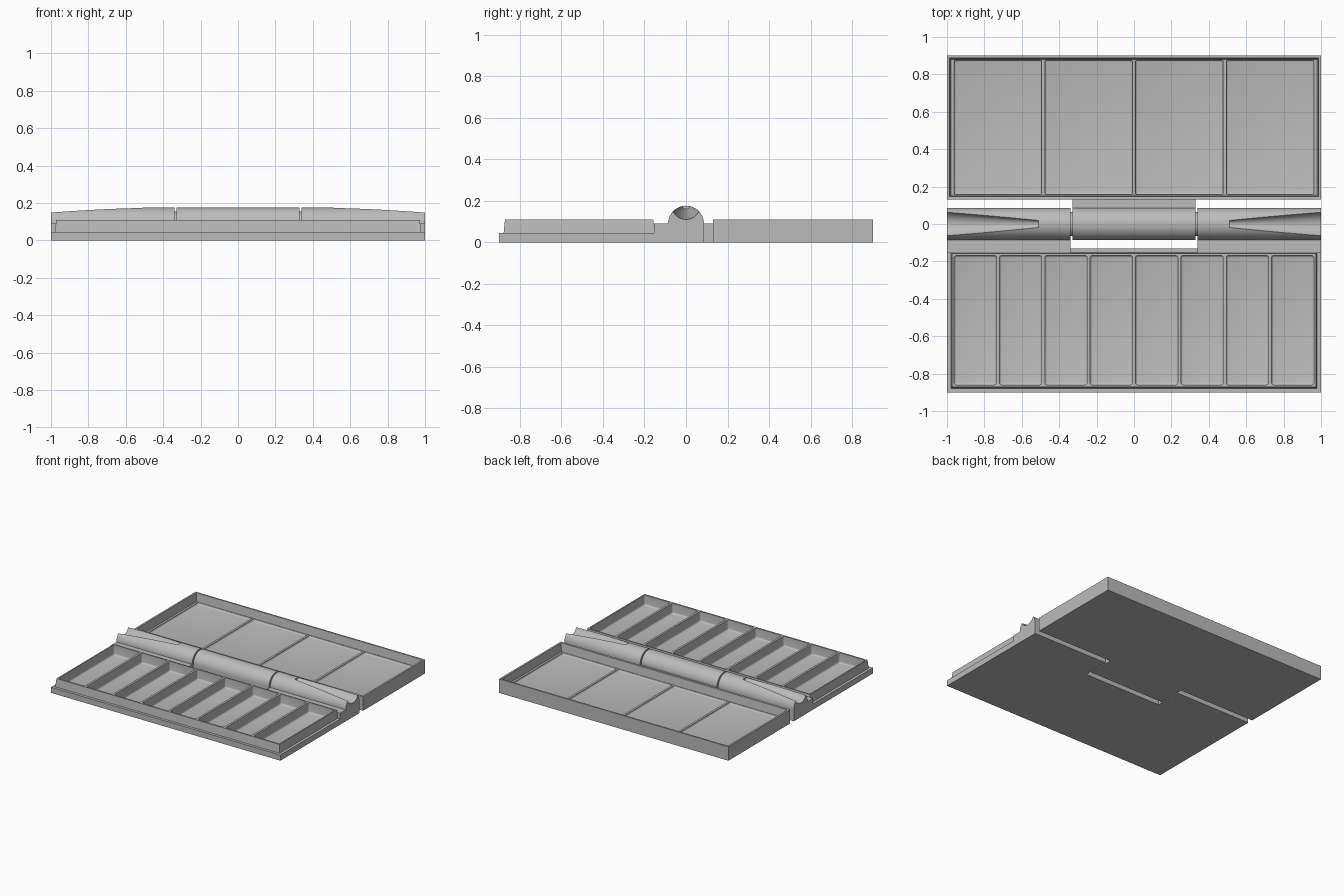
import bpy, bmesh, math
from mathutils import Matrix

cube = bpy.data.objects.get("Cube")
if cube:
    bpy.data.objects.remove(cube, do_unlink=True)

grey = bpy.data.materials.new("plain grey")
grey.use_nodes = True
COLOUR = (0.5, 0.5, 0.5, 1)
grey.diffuse_color = COLOUR
grey.node_tree.nodes["Principled BSDF"].inputs["Base Color"].default_value = COLOUR


def finish(bm, name):
    bmesh.ops.recalc_face_normals(bm, faces=bm.faces)
    mesh = bpy.data.meshes.new(name)
    bm.to_mesh(mesh)
    bm.free()
    mesh.materials.append(grey)
    obj = bpy.data.objects.new(name, mesh)
    bpy.context.collection.objects.link(obj)
    return obj


def block(bm, x0, x1, y0, y1, z0, z1, flare=0.0, fillet=0.0):
    """Box whose top is grown by flare, with optional rounded floor and corners."""
    low = [bm.verts.new((x, y, z0)) for x, y in ((x0, y0), (x1, y0), (x1, y1), (x0, y1))]
    x0, x1, y0, y1 = x0 - flare, x1 + flare, y0 - flare, y1 + flare
    top = [bm.verts.new((x, y, z1)) for x, y in ((x0, y0), (x1, y0), (x1, y1), (x0, y1))]
    bm.faces.new(low[::-1])
    lid = bm.faces.new(top)
    for i in range(4):
        j = (i + 1) % 4
        bm.faces.new((low[i], low[j], top[j], top[i]))
    if fillet:
        edges = {e for v in low for e in v.link_edges}
        bmesh.ops.bevel(bm, geom=list(edges), offset=fillet, segments=4,
                        profile=0.5, affect='EDGES', clamp_overlap=True)


def activate(obj):
    bpy.ops.object.select_all(action='DESELECT')
    obj.select_set(True)
    bpy.context.view_layer.objects.active = obj


def combine(obj, other, operation):
    activate(obj)
    mod = obj.modifiers.new("combine", 'BOOLEAN')
    mod.operation, mod.object, mod.solver = operation, other, 'EXACT'
    bpy.ops.object.modifier_apply(modifier=mod.name)
    bpy.data.objects.remove(other, do_unlink=True)


def solid(name, *args, **kw):
    bm = bmesh.new()
    block(bm, *args, **kw)
    return finish(bm, name)


def pockets(count, pitch, width, y0, y1, z0, z1, fillet, flare=0.0):
    bm = bmesh.new()
    for i in range(count):
        x = (i - (count - 1) / 2) * pitch
        block(bm, x - width / 2, x + width / 2, y0, y1, z0, z1, flare, fillet)
    return finish(bm, "pocket_cutter")


def smooth(obj):
    activate(obj)
    bpy.ops.object.shade_smooth_by_angle(angle=math.radians(30))


# Front tray: flat lip, drafted raised body and eight compartments
tray = solid("front_tray", -1, 1, -0.9, -0.13, 0, 0.045)
body = solid("raised_body", -0.98, 0.98, -0.88, -0.15, 0.03, 0.11, flare=-0.008)
combine(tray, body, 'UNION')
combine(tray, pockets(8, 0.2425, 0.226, -0.86, -0.168, 0.03, 0.15, 0.013), 'DIFFERENCE')
smooth(tray)

# Rear lid: recess that takes the raised body, four shallow panels on its floor
lid = solid("rear_lid", -1, 1, 0.13, 0.9, 0, 0.11)
recess = solid("recess_cutter", -0.978, 0.978, 0.155, 0.88, 0.045, 0.125, flare=0.01)
combine(lid, recess, 'DIFFERENCE')
combine(lid, pockets(4, 0.485, 0.468, 0.158, 0.877, 0.03, 0.06, 0.01), 'DIFFERENCE')
smooth(lid)

# Hinge: arched knuckles, each with a strap to its own half
RADIUS, AXIS = 0.086, 0.09


def knuckle(name, x0, x1, strap, side):
    profile = [(-side * RADIUS, 0)]
    for i in range(33):
        a = math.pi * i / 32
        profile.append((-side * RADIUS * math.cos(a), AXIS + RADIUS * math.sin(a)))
    profile += [(side * strap, AXIS), (side * strap, 0)]
    bm = bmesh.new()
    face = bm.faces.new([bm.verts.new((x0, y, z)) for y, z in profile])
    moved = bmesh.ops.extrude_face_region(bm, geom=[face])["geom"]
    bmesh.ops.translate(bm, vec=(x1 - x0, 0, 0),
                        verts=[v for v in moved if isinstance(v, bmesh.types.BMVert)])
    return finish(bm, name)


def cone(name, x0, x1, r0, r1, z):
    bm = bmesh.new()
    place = Matrix.Translation(((x0 + x1) / 2, 0, z)) @ Matrix.Rotation(math.pi / 2, 4, 'Y')
    bmesh.ops.create_cone(bm, cap_ends=True, segments=48, radius1=r0, radius2=r1,
                          depth=x1 - x0, matrix=place)
    return finish(bm, name)


smooth(knuckle("centre_knuckle", -0.33, 0.33, 0.135, 1))

for word, s in (("left", 1), ("right", -1)):
    a, b = sorted((0.34 * s, s))
    part = knuckle(word + "_knuckle", a, b, 0.155, -1)
    # Tapered groove along the top, widening to the outer end
    if s > 0:
        groove = cone("groove_cutter", 0.51, 1.01, 0.02, 0.071, 0.18)
    else:
        groove = cone("groove_cutter", -1.01, -0.51, 0.071, 0.02, 0.18)
    combine(part, groove, 'DIFFERENCE')
    smooth(part)
    # Pivot nub bridging the gap to the centre knuckle
    a, b = sorted((0.32 * s, 0.35 * s))
    smooth(cone(word + "_pivot_nub", a, b, 0.065, 0.065, AXIS))
